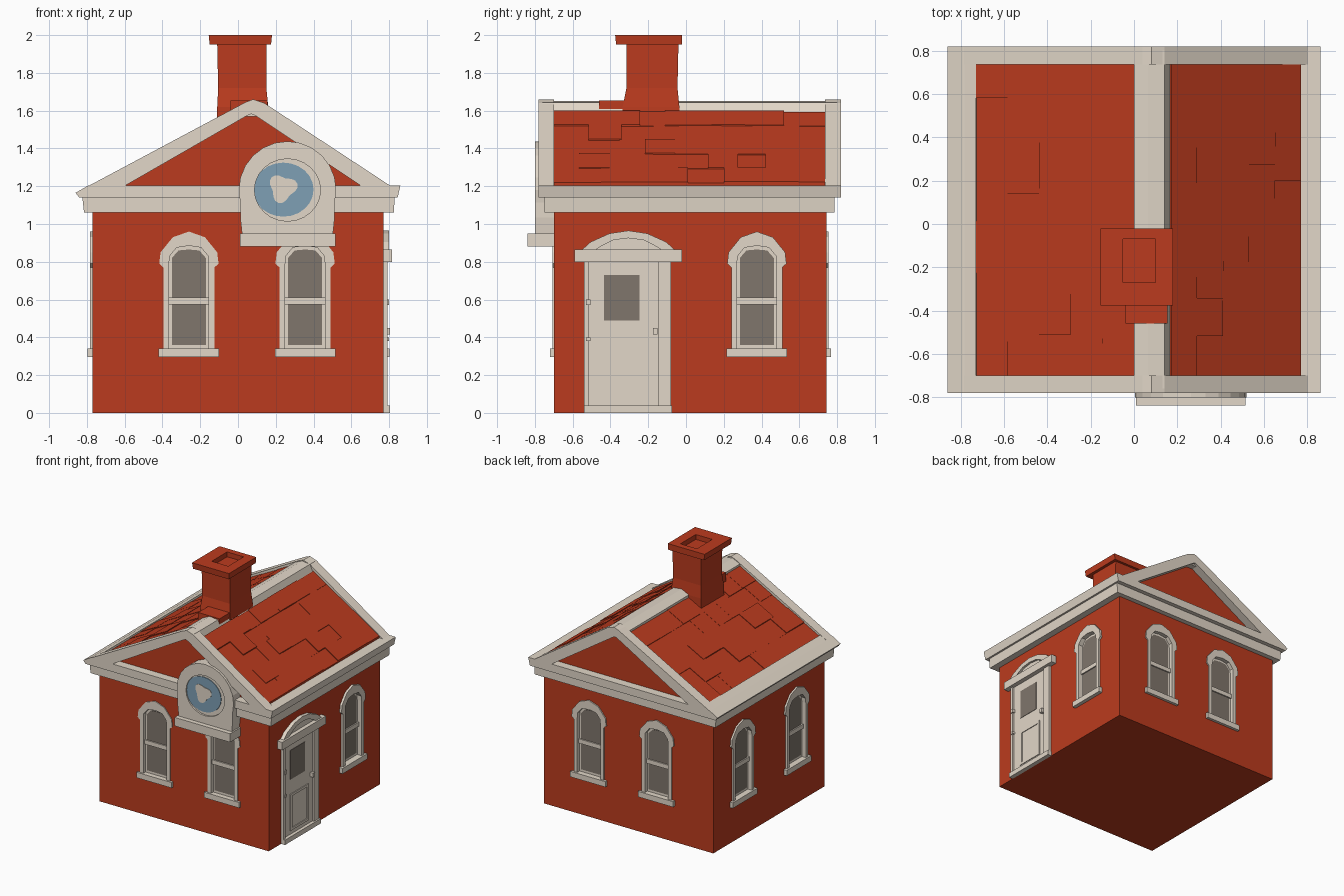
import bpy, bmesh, math, random

if "Cube" in bpy.data.objects:
    bpy.data.objects.remove(bpy.data.objects["Cube"])

random.seed(4)


def material(name, rgb):
    m = bpy.data.materials.new(name)
    m.diffuse_color = (*rgb, 1)
    m.use_nodes = True
    m.node_tree.nodes["Principled BSDF"].inputs["Base Color"].default_value = m.diffuse_color
    return m


RED = material("brick red", (0.50, 0.044, 0.013))
TRIM = material("stone trim", (0.76, 0.68, 0.58))
GLASS = material("grey glass", (0.215, 0.18, 0.15))
BLUE = material("blue glass", (0.21, 0.35, 0.46))

# Frames map (u, v, outward depth) to world space, one for each wall
FRONT = lambda u, v, d: (u, -0.70 - d, v)
BACK = lambda u, v, d: (u, 0.745 + d, v)
RIGHT = lambda u, v, d: (0.77 + d, u, v)
LEFT = lambda u, v, d: (-0.77 - d, u, v)
ALONG_Y = lambda u, v, d: (u, d, v)
UP = lambda u, v, d: (u, v, d)


def finish(name, bm, mat):
    bmesh.ops.recalc_face_normals(bm, faces=bm.faces)
    me = bpy.data.meshes.new(name)
    bm.to_mesh(me)
    bm.free()
    me.materials.append(mat)
    ob = bpy.data.objects.new(name, me)
    bpy.context.collection.objects.link(ob)
    return ob


def prisms(name, parts, mat, frame):
    """Extrude each (outline, depth0, depth1) into one mesh."""
    bm = bmesh.new()
    for pts, d0, d1 in parts:
        a = [bm.verts.new(frame(u, v, d0)) for u, v in pts]
        b = [bm.verts.new(frame(u, v, d1)) for u, v in pts]
        bm.faces.new(a)
        bm.faces.new(b)
        for i in range(len(pts)):
            j = (i + 1) % len(pts)
            bm.faces.new((a[i], a[j], b[j], b[i]))
    return finish(name, bm, mat)


def prism(name, pts, d0, d1, mat, frame):
    return prisms(name, [(pts, d0, d1)], mat, frame)


def loft(name, loops, mat, closed=False, caps=False):
    """Skin a series of equal-length 3D loops."""
    bm = bmesh.new()
    vs = [[bm.verts.new(p) for p in loop] for loop in loops]
    pairs = list(zip(vs, vs[1:])) + ([(vs[-1], vs[0])] if closed else [])
    for a, b in pairs:
        for i in range(len(a)):
            j = (i + 1) % len(a)
            bm.faces.new((a[i], a[j], b[j], b[i]))
    if caps:
        bm.faces.new(vs[0])
        bm.faces.new(vs[-1])
    return finish(name, bm, mat)


def ring(name, outer, inner, d0, d1, mat, frame):
    loops = [[frame(u, v, d) for u, v in pts]
             for pts, d in ((outer, d0), (outer, d1), (inner, d1), (inner, d0))]
    return loft(name, loops, mat, closed=True)


def rect(u0, u1, v0, v1):
    return [(u0, v0), (u1, v0), (u1, v1), (u0, v1)]


def mirrored(half, c):
    """Mirror a left half outline ending on the centre line."""
    return [(c + u, v) for u, v in half] + [(c - u, v) for u, v in half[-2::-1]]


# Walls and cornice
walls = prism("walls", rect(-0.77, 0.77, -0.70, 0.745), 0, 1.12, RED, UP)
prism("lower_cornice", [(-0.815, 1.06), (0.825, 1.06), (0.83, 1.15), (-0.825, 1.15)],
      -0.75, 0.785, TRIM, ALONG_Y)
prism("upper_cornice", [(-0.84, 1.14), (-0.86, 1.165), (-0.79, 1.205), (0.86, 1.205), (0.845, 1.14)],
      -0.78, 0.82, TRIM, ALONG_Y)

# Gable roof: raised rakes at both ends, recessed red gables, ridge cap
for tag, y0, y1 in (("front", -0.78, -0.70), ("back", 0.735, 0.82)):
    ring(tag + "_rake",
         [(-0.86, 1.165), (0.04, 1.645), (0.08, 1.66), (0.14, 1.64), (0.81, 1.2)],
         [(-0.62, 1.19), (0.05, 1.575), (0.07, 1.583), (0.09, 1.575), (0.67, 1.19)],
         y0, y1, TRIM, ALONG_Y)
prism("roof_core", [(-0.76, 1.19), (0.0, 1.585), (0.17, 1.585), (0.78, 1.19)],
      -0.71, 0.75, RED, ALONG_Y)
prism("left_eave", [(-0.86, 1.165), (-0.73, 1.232), (-0.72, 1.19)], -0.75, 0.78, TRIM, ALONG_Y)
prism("ridge_cap", [(0.0, 1.57), (0.0, 1.62), (0.065, 1.65), (0.14, 1.642), (0.172, 1.57)],
      -0.76, 0.80, TRIM, ALONG_Y)

# Uneven shingles on each slope
slopes = {"left_shingles": (-0.73, 0.0, lambda x: 1.213 + (x + 0.73) * 0.522),
          "right_shingles": (0.17, 0.77, lambda x: 1.59 - (x - 0.17) * 0.628)}
for name, (x0, x1, z) in slopes.items():
    tiles = []
    rows = 5
    for r in range(rows):
        a, b = x0 + (x1 - x0) * r / rows, x0 + (x1 - x0) * (r + 1) / rows
        y = -0.70
        while y < 0.73:
            e = y + random.uniform(0.13, 0.25)
            if e > 0.65:
                e = 0.735
            tiles.append((rect(a, b, y, e), -0.02, random.uniform(0.002, 0.012)))
            y = e
    prisms(name, tiles, RED, lambda u, v, d, z=z: (u, v, z(u) + d))


# Chimney with flared base, overhanging cap and a flue recess
def level(x0, x1, y0, y1, z):
    return [(x, y, z) for x, y in rect(x0, x1, y0, y1)]


loft("chimney", [
    level(-0.115, 0.165, -0.335, -0.035, 1.50), level(-0.11, 0.16, -0.335, -0.035, 1.62),
    level(-0.105, 0.15, -0.315, -0.045, 1.72), level(-0.11, 0.15, -0.315, -0.04, 1.95),
    level(-0.15, 0.175, -0.37, -0.02, 1.95), level(-0.155, 0.18, -0.375, -0.02, 2.0),
    level(-0.05, 0.10, -0.27, -0.07, 2.0), level(-0.05, 0.10, -0.27, -0.07, 1.96)],
    RED, caps=True)
prism("chimney_saddle", rect(-0.04, 0.155, -0.46, -0.3), 1.56, 1.654, RED, UP)

cutters = []


# Arched sash windows, recessed into the walls; p is how far the frame stands out
def window(tag, c, frame, p):
    outer = mirrored([(-0.135, 0.33), (-0.135, 0.77), (-0.157, 0.79), (-0.15, 0.85),
                      (-0.085, 0.93), (0, 0.96)], c)
    inner = mirrored([(-0.105, 0.34), (-0.105, 0.76), (-0.105, 0.79), (-0.102, 0.83),
                      (-0.065, 0.875), (0, 0.885)], c)
    middle = [((a + e) / 2, (b + f) / 2) for (a, b), (e, f) in zip(outer, inner)]
    cutters.append(prism(tag + "_cutter", middle, -0.045, 0.1, RED, frame))
    ring(tag + "_frame", outer, inner, -0.04, p, TRIM, frame)
    prism(tag + "_sash", inner, -0.04, -0.022, TRIM, frame)
    upper = mirrored([(-0.09, 0.61), (-0.09, 0.82), (-0.055, 0.86), (0, 0.865)], c)
    prisms(tag + "_panes", [(rect(c - 0.09, c + 0.09, 0.36, 0.575), -0.026, -0.018),
                            (upper, -0.026, -0.018)], GLASS, frame)
    prism(tag + "_rail", rect(c - 0.105, c + 0.105, 0.575, 0.61), -0.03, -0.008, TRIM, frame)
    prism(tag + "_sill", rect(c - 0.16, c + 0.16, 0.295, 0.34), -0.04, p + 0.013, TRIM, frame)


for tag, frame, centres, p in (("front_window", FRONT, (-0.26, 0.355), 0.007),
                               ("back_window", BACK, (-0.26, 0.355), 0.01),
                               ("left_window", LEFT, (-0.33, 0.37), 0.014),
                               ("right_window", RIGHT, (0.375,), 0.018)):
    for i, c in enumerate(centres):
        window(f"{tag}_{i + 1}", c, frame, p)

# Cut the window openings, then drop the cutters
for cutter in cutters:
    mod = walls.modifiers.new(cutter.name, 'BOOLEAN')
    mod.operation, mod.solver, mod.object = 'DIFFERENCE', 'EXACT', cutter
bpy.context.view_layer.update()
cut = bpy.data.meshes.new_from_object(walls.evaluated_get(bpy.context.evaluated_depsgraph_get()))
walls.modifiers.clear()
walls.data = cut
for cutter in cutters:
    bpy.data.objects.remove(cutter)

# Door with jambs, threshold, panels and a curved pediment
prism("door", rect(-0.535, -0.08, 0.02, 0.82), -0.01, 0.008, TRIM, RIGHT)
prisms("door_jambs", [(rect(-0.54, -0.515, 0, 0.81), -0.01, 0.022),
                      (rect(-0.145, -0.08, 0, 0.81), -0.01, 0.022)], TRIM, RIGHT)
prism("door_threshold", rect(-0.54, -0.075, 0, 0.04), -0.01, 0.035, TRIM, RIGHT)
prism("door_pane", rect(-0.435, -0.245, 0.49, 0.73), 0, 0.011, GLASS, RIGHT)
ring("door_panel_moulding", rect(-0.435, -0.205, 0.07, 0.37), rect(-0.415, -0.225, 0.09, 0.35),
     0, 0.014, TRIM, RIGHT)
prisms("door_hardware", [(rect(-0.175, -0.15, 0.415, 0.45), 0, 0.035),
                         (rect(-0.53, -0.505, 0.57, 0.6), 0, 0.03),
                         (rect(-0.53, -0.505, 0.38, 0.4), 0, 0.03)], TRIM, RIGHT)
prism("door_header", rect(-0.59, -0.02, 0.80, 0.865), -0.01, 0.045, TRIM, RIGHT)
arch_o = mirrored([(-0.25, 0.86), (-0.2, 0.905), (-0.1, 0.95), (0, 0.965)], -0.305)
arch_i = mirrored([(-0.18, 0.86), (-0.14, 0.885), (-0.08, 0.915), (0, 0.925)], -0.305)
ring("door_pediment", arch_o, arch_i, -0.01, 0.03, TRIM, RIGHT)
prism("door_pediment_infill", arch_i, -0.01, 0.012, TRIM, RIGHT)

# Round blue feature window breaking through the front cornice
cx, cz, outer, inner, disc, patch = 0.262, 1.18, [], [], [], []
for i in range(24):
    a = 2 * math.pi * i / 24
    c, s = math.cos(a), math.sin(a)
    r = 0.258 if s >= 0 else min(0.25 / max(abs(c), 0.01), 0.24 / abs(s))
    outer.append((cx + r * c, cz + r * s))
    inner.append((cx + 0.175 * c, cz + 0.165 * s))
    disc.append((cx - 0.022 + 0.16 * c, cz + 0.002 + 0.143 * s))
    q = 0.068 + 0.014 * math.cos(3 * a - 0.8)
    patch.append((cx - 0.026 + q * c, cz + 0.01 + q * s))
ring("round_window_surround", outer, inner, -0.02, 0.10, TRIM, FRONT)
prism("round_window_back", inner, -0.02, 0.086, TRIM, FRONT)
prism("round_window_glass", disc, 0.084, 0.091, BLUE, FRONT)
prism("round_window_centre", patch, 0.087, 0.095, TRIM, FRONT)
prism("round_window_sill", rect(0.01, 0.515, 0.88, 0.95), -0.01, 0.138, TRIM, FRONT)
